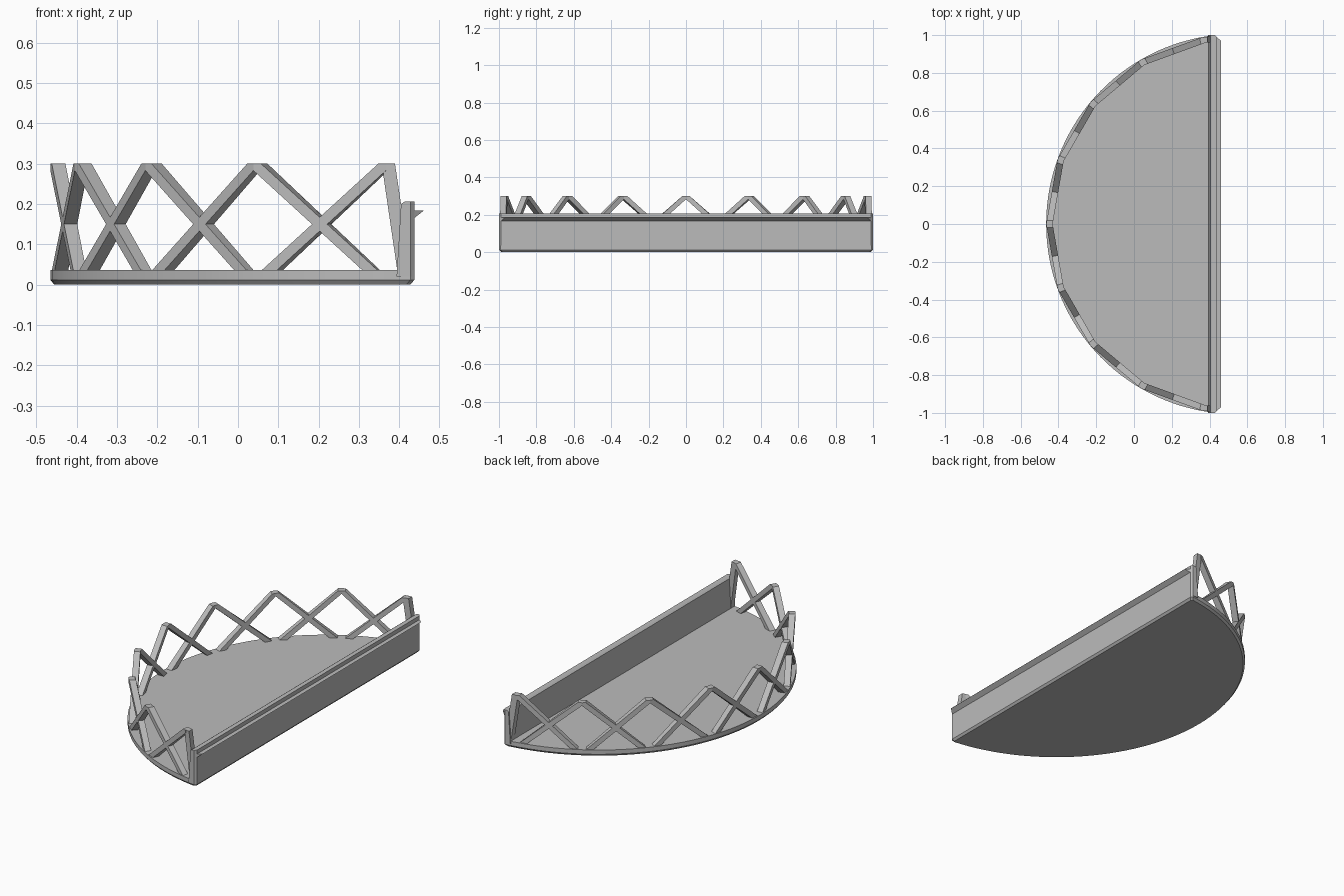
import bpy, bmesh
from math import sin, cos, radians, asin, sqrt

cube = bpy.data.objects.get("Cube")
if cube:
    bpy.data.objects.remove(cube, do_unlink=True)

CX, R_OUT, R_IN = 0.541, 1.006, 0.972   # arc centre and fence radii
TOP, FLOOR, SUNK = 0.30, 0.036, 0.02
BACK, CH = 0.437, 0.01                  # back face and chamfer

grey = bpy.data.materials.new("plain grey")
grey.use_nodes = True
grey.diffuse_color = (0.5, 0.5, 0.5, 1)
grey.node_tree.nodes["Principled BSDF"].inputs["Base Color"].default_value = (0.5, 0.5, 0.5, 1)


def loft(name, rings, smooth=False):
    """Solid through a row of matching closed rings of points."""
    bm = bmesh.new()
    loops = [[bm.verts.new(p) for p in ring] for ring in rings]
    n = len(loops[0])
    for a, b in zip(loops, loops[1:]):
        for i in range(n):
            j = (i + 1) % n
            bm.faces.new((a[i], a[j], b[j], b[i]))
    bm.faces.new(loops[0][::-1])
    bm.faces.new(loops[-1])
    bmesh.ops.recalc_face_normals(bm, faces=bm.faces)
    mesh = bpy.data.meshes.new(name)
    bm.to_mesh(mesh)
    bm.free()
    obj = bpy.data.objects.new(name, mesh)
    bpy.context.collection.objects.link(obj)
    mesh.materials.append(grey)
    if smooth:
        bpy.ops.object.select_all(action='DESELECT')
        obj.select_set(True)
        bpy.context.view_layer.objects.active = obj
        bpy.ops.object.shade_smooth_by_angle(angle=radians(25))
    return obj


def arc_point(r, deg):
    a = radians(deg)
    return CX - r * cos(a), r * sin(a)


# Curved tray floor with a chamfered underside
def outline(inset, z, steps=64):
    r, back = R_OUT - inset, BACK - inset
    end = 90 - asin((CX - back + CH) / r) * 57.29578
    pts = [arc_point(r, -end + 2 * end * i / steps) for i in range(steps + 1)]
    side = sqrt(r * r - (CX - back) ** 2) - CH
    pts += [(back, side), (back, -side)]
    return [(x, y, z) for x, y in pts]


loft("tray_floor", [outline(CH, 0), outline(0, 0.012), outline(0, FLOOR)], True)

# Straight back wall with a slightly leaning inner face
wall = [(0.393, SUNK), (BACK, SUNK), (BACK, 0.206), (0.413, 0.206), (0.404, 0.2)]
loft("back_wall", [[(min(x, BACK - c), y, z) for x, z in wall]
                   for y, c in ((-1, CH), (-0.99, 0), (0.99, 0), (1, CH))])

# Hook lip along the outside of the wall
lip = [(0.43, 0.16), (0.461, 0.184), (0.43, 0.184)]
loft("hook_lip", [[(x, s * (0.995 if x < BACK else 0.97), z) for x, z in lip]
                  for s in (-1, 1)])

# Crossed fence bars, one pair on each straight panel
W = 0.057
bar = [(0, TOP), (W, TOP), (1 + W - SUNK / TOP, SUNK),
       (1 - W - SUNK / TOP, SUNK), (0, TOP * (1 - W))]


def panel_ring(r, start, flip):
    (x0, y0), (x1, y1) = arc_point(r, start), arc_point(r, start + 20)
    ring = []
    for u, z in bar:
        u = 1 - u if flip else u
        ring.append((x0 + (x1 - x0) * u, y0 + (y1 - y0) * u, z))
    return ring


for k in range(8):
    start = -80 + 20 * k
    for flip, label in ((False, "falling"), (True, "rising")):
        loft(f"fence_bar_{label}_{k + 1}",
             [panel_ring(r, start, flip) for r in (R_IN, R_OUT)])

# Tapered end posts joining the fence to the wall
px = arc_point(R_OUT, 80)[0]
post = [(px - 0.006, TOP), (0.389, TOP), (0.404, 0.2), (0.41, SUNK),
        (0.397, SUNK), (px - 0.006, 0.27)]
for s, label in ((-1, "right"), (1, "left")):
    rings = [[(x, s * sqrt(r * r - (CX - x) ** 2), z) for x, z in post]
             for r in (R_IN, R_OUT - 0.003)]
    loft(f"end_post_{label}", rings)
